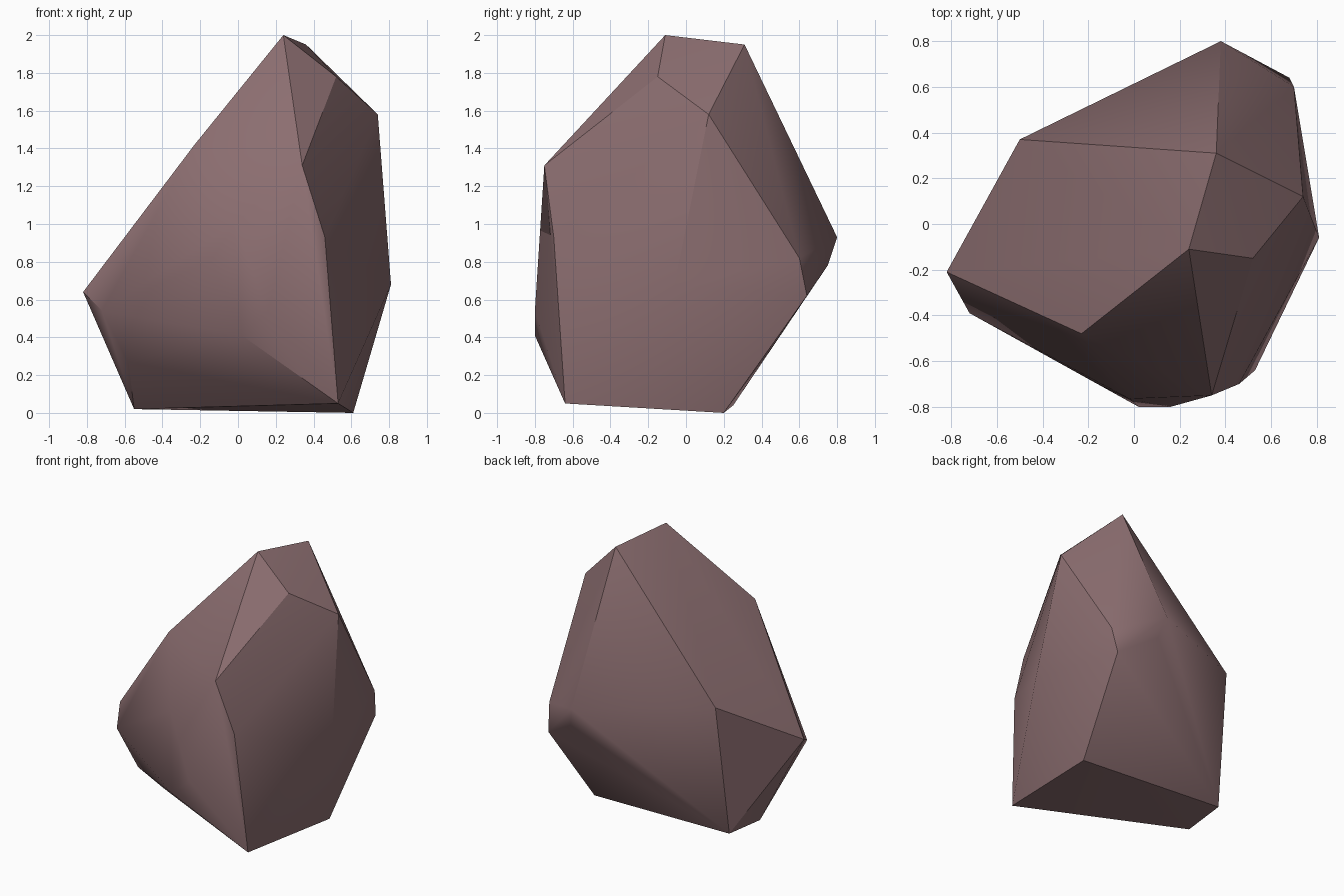
import bpy, bmesh, math

if "Cube" in bpy.data.objects:
    bpy.data.objects.remove(bpy.data.objects["Cube"])

# Chiselled boulder: corner points, grouped by region, wrapped in a convex hull
crown = [(.24, -.11, 2.0), (.36, .31, 1.95), (.52, -.15, 1.78), (.74, .12, 1.58)]
front = [(-.23, -.48, 1.42), (.34, -.75, 1.31), (-.02, -.765, 1.0), (.46, -.70, .93),
         (-.14, -.71, .81), (.16, -.80, .54), (.02, -.80, .41)]
sides = [(.81, -.06, .68), (-.82, -.21, .64), (-.72, -.39, .54), (-.50, .37, 1.01)]
back = [(.38, .80, .93), (.42, .75, .78), (.70, .60, .82), (.68, .64, .62)]
base = [(.61, .20, 0), (.53, -.64, .05), (-.53, .25, .04), (-.55, -.08, .02), (-.58, -.34, .27)]

bm = bmesh.new()
for p in crown + front + sides + back + base:
    bm.verts.new(p)
hull = bmesh.ops.convex_hull(bm, input=bm.verts[:])
unused = {v for v in hull["geom_interior"] + hull["geom_unused"]
          if isinstance(v, bmesh.types.BMVert) and v.is_valid}
bmesh.ops.delete(bm, geom=list(unused), context='VERTS')

# Merge nearly coplanar triangles into clean facets
bmesh.ops.dissolve_limit(bm, angle_limit=math.radians(2), verts=bm.verts[:], edges=bm.edges[:])
bmesh.ops.recalc_face_normals(bm, faces=bm.faces[:])

mesh = bpy.data.meshes.new("boulder")
bm.to_mesh(mesh)
bm.free()
boulder = bpy.data.objects.new("boulder", mesh)
bpy.context.collection.objects.link(boulder)

# Mauve stone colour
stone = bpy.data.materials.new("mauve stone")
stone.diffuse_color = (.26, .155, .162, 1)
stone.use_nodes = True
stone.node_tree.nodes["Principled BSDF"].inputs["Base Color"].default_value = stone.diffuse_color
mesh.materials.append(stone)

# Soft shading across shallow facets, sharp at strong edges
bpy.context.view_layer.objects.active = boulder
boulder.select_set(True)
bpy.ops.object.shade_smooth_by_angle(angle=math.radians(30))
